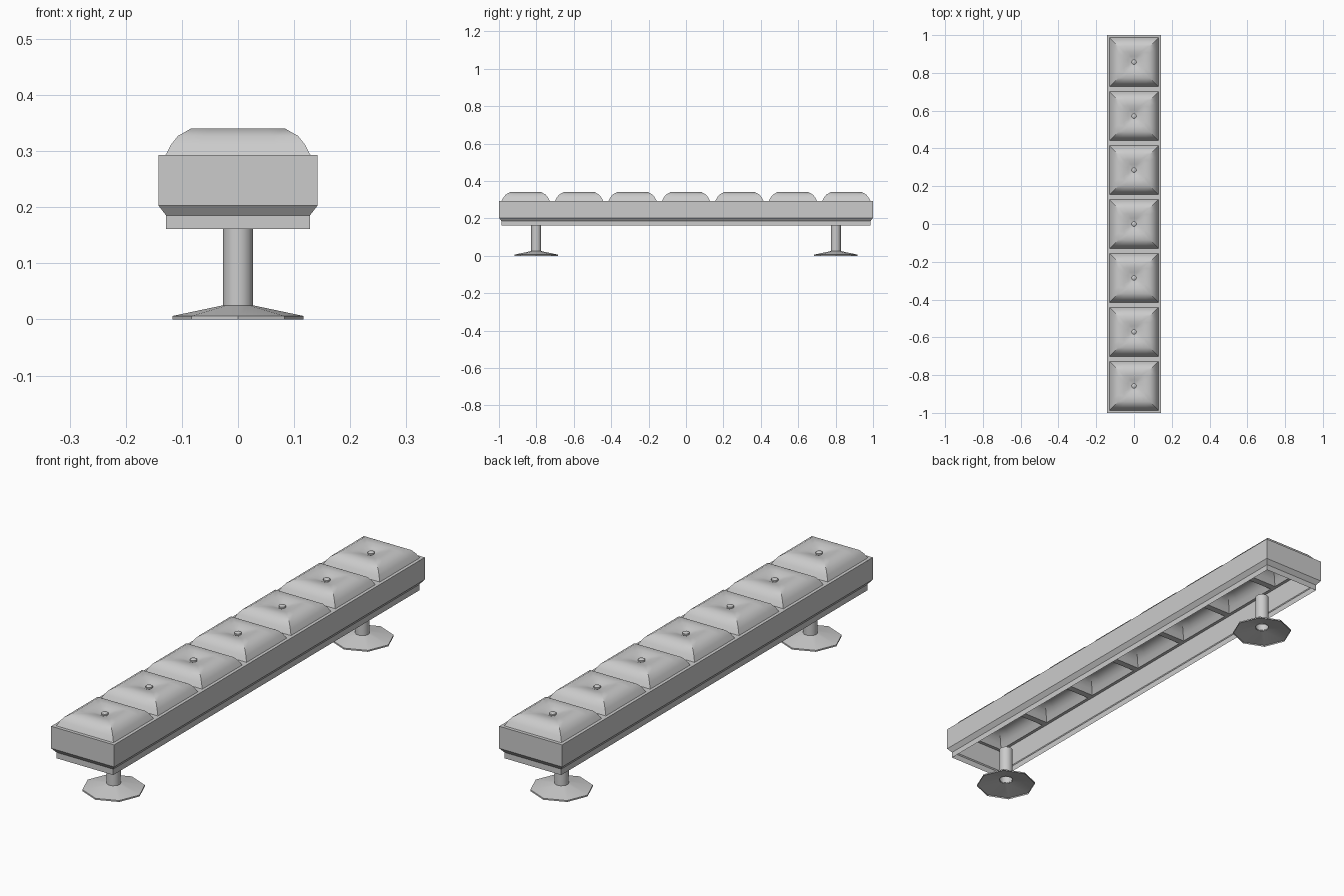
import bpy, bmesh, math

if "Cube" in bpy.data.objects:
    bpy.data.objects.remove(bpy.data.objects["Cube"])

COUNT, PITCH = 7, 2 / 7
PAD = 0.129            # half width of one cushion


def finish(name, bm, angle=None):
    bmesh.ops.remove_doubles(bm, verts=bm.verts, dist=1e-5)
    bmesh.ops.recalc_face_normals(bm, faces=bm.faces)
    mesh = bpy.data.meshes.new(name)
    bm.to_mesh(mesh)
    bm.free()
    ob = bpy.data.objects.new(name, mesh)
    bpy.context.collection.objects.link(ob)
    if angle:
        bpy.context.view_layer.objects.active = ob
        ob.select_set(True)
        bpy.ops.object.shade_smooth_by_angle(angle=math.radians(angle))
        ob.select_set(False)
    return ob


def loft(bm, rings, cap=False):
    """Bridge closed rings of points in order, optionally closing the last."""
    rows = [[bm.verts.new(p) for p in ring] for ring in rings]
    for a, b in zip(rows, rows[1:]):
        n = len(a)
        for i in range(n):
            j = (i + 1) % n
            bm.faces.new((a[i], a[j], b[j], b[i]))
    if cap:
        bm.faces.new(rows[-1])


def rect(x, y, z):
    return [(x, y, z), (-x, y, z), (-x, -y, z), (x, -y, z)]


def circle(r, z, n, cy=0):
    return [(r * math.cos(math.tau * i / n), cy + r * math.sin(math.tau * i / n), z)
            for i in range(n)]


def soft_square(w, z, roundness, cy, n=24):
    """Square ring blended toward a circle by roundness."""
    pts = []
    for i in range(n):
        a = math.tau * i / n
        c, s = math.cos(a), math.sin(a)
        r = w * ((1 - roundness) / max(abs(c), abs(s)) + roundness)
        pts.append((r * c, cy + r * s, z))
    return pts


# frame: open-bottomed apron with stepped skirt
bm = bmesh.new()
loft(bm, [rect(0.128, 0.986, 0.161), rect(0.128, 0.986, 0.185),
          rect(0.142, 1, 0.203), rect(0.142, 1, 0.293)])
# frame top: rails between the cushions
xs = [-0.142, -PAD, PAD, 0.142]
ys = [-1]
centres = [(k - (COUNT - 1) / 2) * PITCH for k in range(COUNT)]
for c in centres:
    ys += [c - PAD, c + PAD]
ys.append(1)
for i in range(3):
    for j in range(len(ys) - 1):
        if i == 1 and j % 2 == 1:
            continue
        bm.faces.new([bm.verts.new((x, y, 0.293)) for x, y in (
            (xs[i], ys[j]), (xs[i + 1], ys[j]),
            (xs[i + 1], ys[j + 1]), (xs[i], ys[j + 1]))])
finish("bench_frame", bm)

# cushions: (half width, height, roundness), dipping to the button
profile = [(PAD, 0.293, 0), (0.119, 0.312, 0), (0.107, 0.327, 0),
           (0.084, 0.340, 0), (0.055, 0.338, 0.15), (0.032, 0.333, 0.5),
           (0.012, 0.325, 1)]
for k, c in enumerate(centres):
    bm = bmesh.new()
    loft(bm, [soft_square(w, z, r, c) for w, z, r in profile], cap=True)
    finish(f"cushion_{k + 1}", bm, 40)

    bm = bmesh.new()
    loft(bm, [circle(r, z, 12, c) for r, z in
              ((0.013, 0.324), (0.013, 0.331), (0.009, 0.334))], cap=True)
    finish(f"button_{k + 1}", bm, 40)

# legs: round tube on an eight-sided flared foot
for name, y in (("front", -0.801), ("back", 0.801)):
    bm = bmesh.new()
    loft(bm, [circle(0.027, z, 16, y) for z in (0.022, 0.162)])
    finish(f"{name}_leg", bm, 40)
    bm = bmesh.new()
    loft(bm, [circle(r, z, 8, y) for r, z in
              ((0.117, 0), (0.117, 0.006), (0.027, 0.025))])
    finish(f"{name}_foot", bm, 40)
